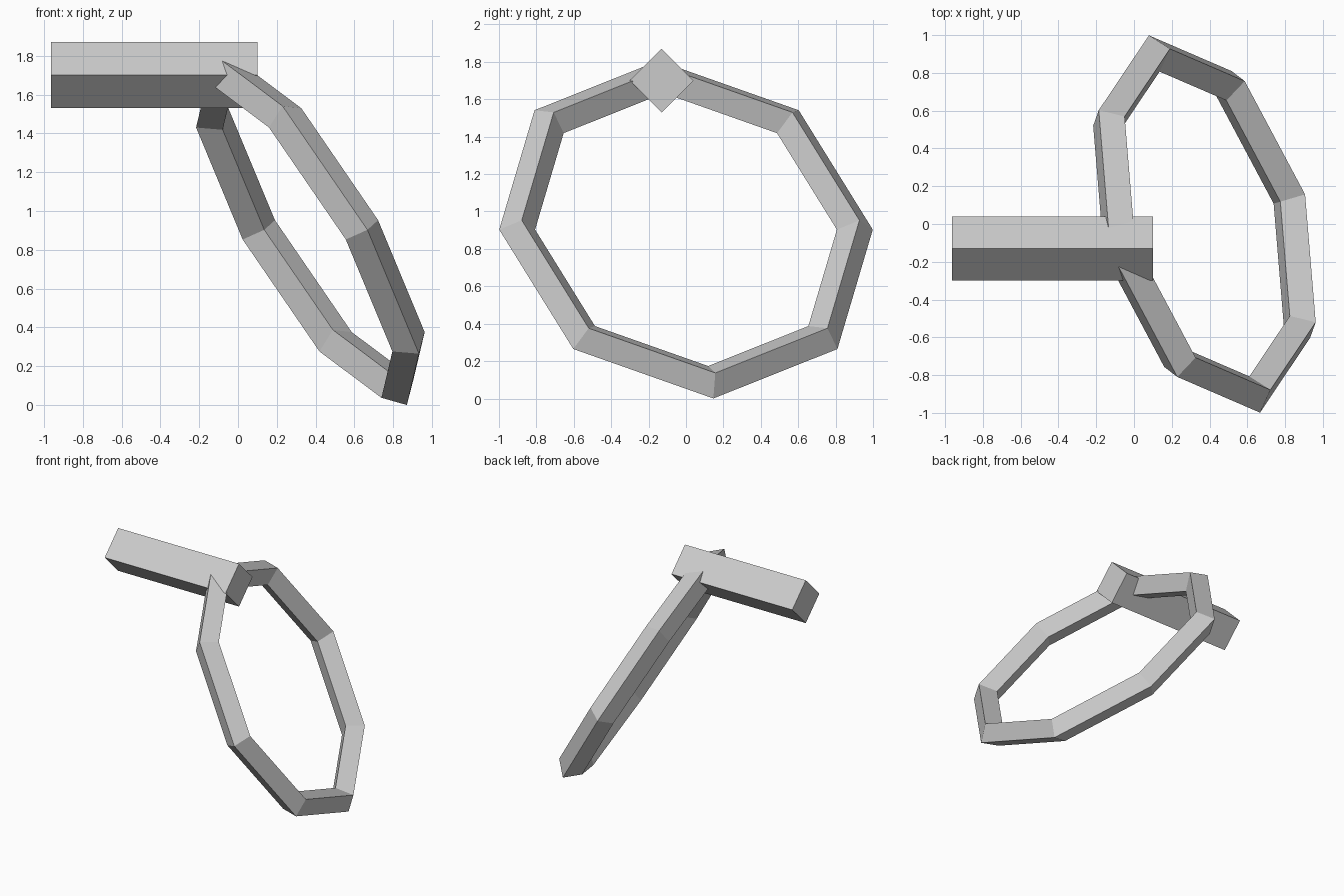
import bpy, bmesh
from math import cos, sin, pi
from mathutils import Vector

if "Cube" in bpy.data.objects:
    bpy.data.objects.remove(bpy.data.objects["Cube"])


def make_object(name, bm):
    bmesh.ops.recalc_face_normals(bm, faces=bm.faces)
    mesh = bpy.data.meshes.new(name)
    bm.to_mesh(mesh)
    bm.free()
    obj = bpy.data.objects.new(name, mesh)
    bpy.context.collection.objects.link(obj)
    return obj


# Tilted eight-sided ring with a diamond section
SIDES, MAJOR, MINOR = 8, 0.941, 0.1
centre = Vector((0.373, 0, 0.903))
normal = Vector((0.832, 0.245, 0.498)).normalized()
across = Vector((0.283, -0.961, 0)).normalized()
down = normal.cross(across).normalized()

bm = bmesh.new()
rings = []
for i in range(SIDES):
    a = 2 * pi * i / SIDES
    out = across * cos(a) + down * sin(a)
    rings.append([bm.verts.new(centre + out * (MAJOR + MINOR * cos(b)) + normal * MINOR * sin(b))
                  for b in (0, pi / 2, pi, 3 * pi / 2)])
for i in range(SIDES):
    p, q = rings[i], rings[(i + 1) % SIDES]
    for j in range(4):
        k = (j + 1) % 4
        bm.faces.new((p[j], p[k], q[k], q[j]))
make_object("ring", bm)

# Diamond-section bar through the top of the ring
bm = bmesh.new()
ends = [[bm.verts.new((x, -0.13 + 0.17 * cos(b), 1.70 + 0.17 * sin(b)))
         for b in (0, pi / 2, pi, 3 * pi / 2)] for x in (-0.963, 0.10)]
for j in range(4):
    k = (j + 1) % 4
    bm.faces.new((ends[0][j], ends[0][k], ends[1][k], ends[1][j]))
for end in ends:
    bm.faces.new(end)
make_object("bar", bm)
